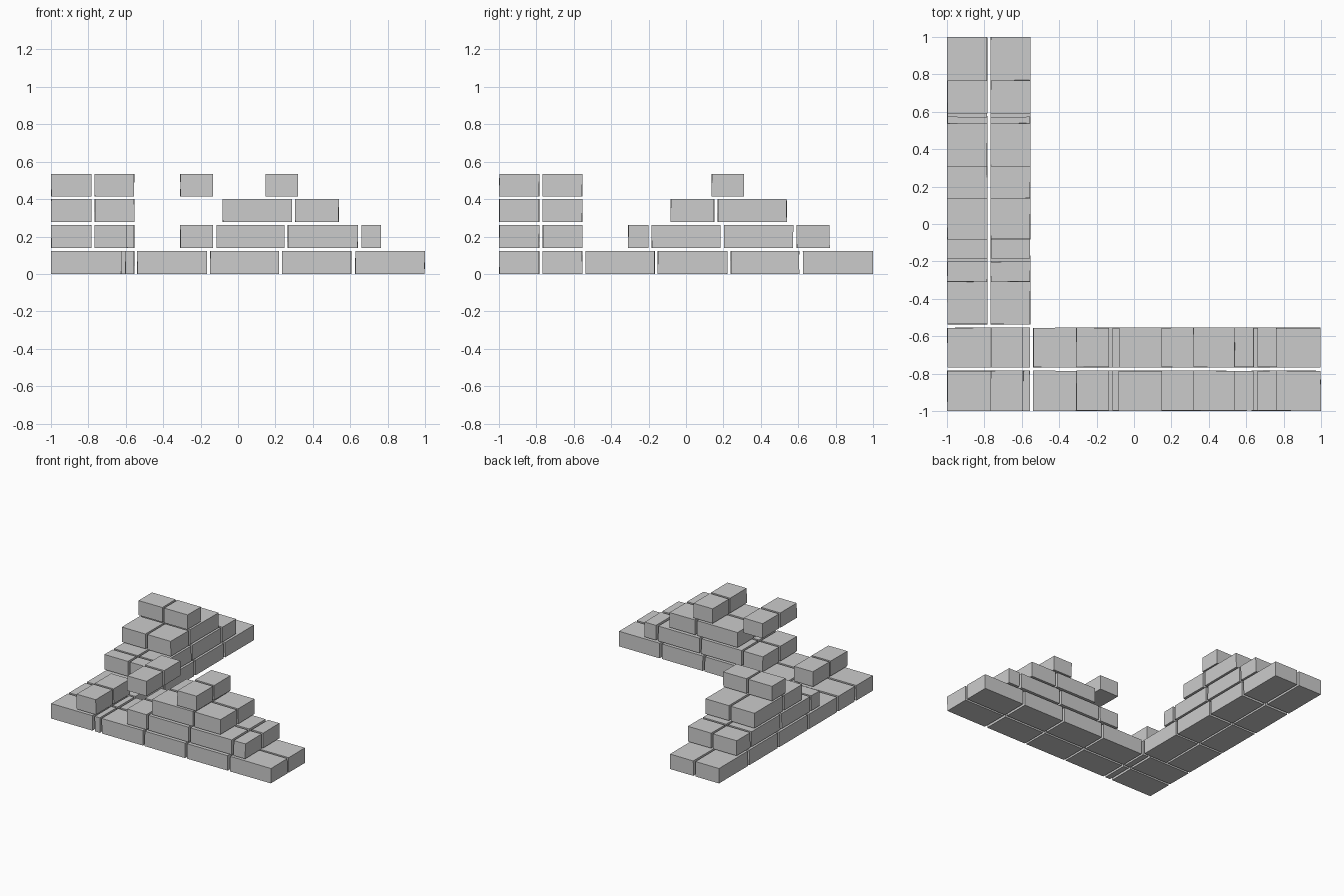
import bpy
import bmesh
import random
from mathutils import Vector

random.seed(4)
cube = bpy.data.objects.get("Cube")
if cube:
    bpy.data.objects.remove(cube, do_unlink=True)

# Single stone colour
stone = bpy.data.materials.new("grey stone")
stone.use_nodes = True
GREY = (0.6, 0.6, 0.6, 1)
stone.diffuse_color = GREY
stone.node_tree.nodes["Principled BSDF"].inputs["Base Color"].default_value = GREY

# Height range of each course, and the two leaves across the wall thickness
COURSES = [(0, 0.123), (0.139, 0.262), (0.278, 0.401), (0.414, 0.535)]
LEAVES = [(-1, -0.783), (-0.768, -0.553)]
CHIP = 0.003  # slight unevenness of the hewn corners


def add_brick(bm, xs, ys, zs):
    """Add one box whose vertical edges are pulled in slightly."""
    verts = bmesh.ops.create_cube(bm, size=1)["verts"]
    low = Vector((xs[0], ys[0], zs[0]))
    high = Vector((xs[1], ys[1], zs[1]))
    for v in verts:
        side = v.co * 2
        v.co = (low + high) / 2 + v.co * (high - low)
        v.co.x -= side.x * random.uniform(0, CHIP)
        v.co.y -= side.y * random.uniform(0, CHIP)


def add_course(name, level, spans, along_x):
    """Build a course of brick pairs running along x or along y."""
    bm = bmesh.new()
    for span in spans:
        for leaf in LEAVES:
            xs, ys = (span, leaf) if along_x else (leaf, span)
            add_brick(bm, xs, ys, COURSES[level])
    mesh = bpy.data.meshes.new(name)
    bm.to_mesh(mesh)
    bm.free()
    mesh.materials.append(stone)
    bpy.context.collection.objects.link(bpy.data.objects.new(name, mesh))


# Front wall, including the corner stones
front_wall = [
    [(-1, -0.622), (-0.605, -0.555), (-0.54, -0.165),
     (-0.15, 0.22), (0.235, 0.608), (0.625, 1)],
    [(-0.768, -0.592), (-0.31, -0.132), (-0.117, 0.25),
     (0.265, 0.642), (0.66, 0.766)],
    [(-0.083, 0.29), (0.305, 0.54)],
    [(-0.31, -0.132), (0.145, 0.322)],
]

# Side wall running to the back
side_wall = [
    [(-0.538, -0.165), (-0.152, 0.223), (0.238, 0.606), (0.624, 1)],
    [(-0.31, -0.2), (-0.185, 0.185), (0.202, 0.574), (0.59, 0.769)],
    [(-0.083, 0.152), (0.168, 0.54)],
    [(0.135, 0.312)],
]

for wall, courses, along_x in (("front_wall", front_wall, True),
                               ("side_wall", side_wall, False)):
    for level, spans in enumerate(courses):
        add_course(f"{wall}_course_{level + 1}", level, spans, along_x)
